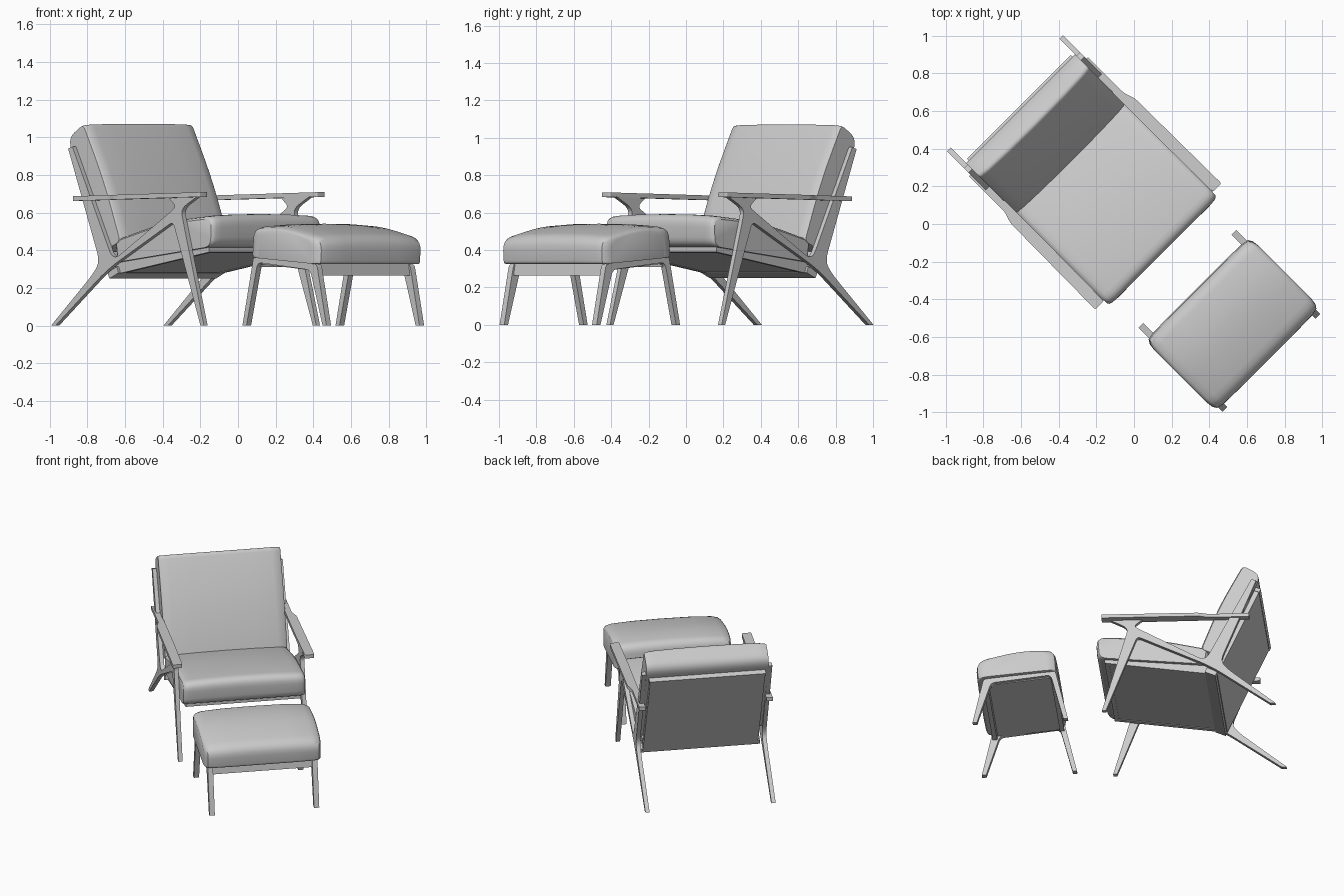
import bpy, bmesh, math
from mathutils import Vector

cube = bpy.data.objects.get("Cube")
if cube:
    bpy.data.objects.remove(cube, do_unlink=True)

grey = bpy.data.materials.new("plain_grey")
grey.use_nodes = True
GREY = (0.6, 0.6, 0.6, 1)
grey.diffuse_color = GREY
grey.node_tree.nodes["Principled BSDF"].inputs["Base Color"].default_value = GREY


def rounded(points, steps=5):
    """Polygon of (u, v, radius) corners, each softened by a small curve."""
    pts = [(Vector(p[:2]), p[2] if len(p) > 2 else 0) for p in points]
    out = []
    for i, (p, r) in enumerate(pts):
        if not r:
            out.append(p)
            continue
        before, after = pts[i - 1][0] - p, pts[(i + 1) % len(pts)][0] - p
        start = p + before.normalized() * min(r, before.length * 0.48)
        end = p + after.normalized() * min(r, after.length * 0.48)
        for k in range(steps + 1):
            t = k / steps
            out.append(start * (1 - t) ** 2 + p * 2 * t * (1 - t) + end * t * t)
    return out


def loft(name, rings):
    """Skin matching rings of (forward, sideways, up) points and cap both ends."""
    bm = bmesh.new()
    loops = [[bm.verts.new(p) for p in ring] for ring in rings]
    for one, two in zip(loops, loops[1:]):
        for i in range(len(one)):
            bm.faces.new((one[i - 1], one[i], two[i], two[i - 1]))
    bm.faces.new(loops[0])
    bm.faces.new(loops[-1])
    bmesh.ops.recalc_face_normals(bm, faces=bm.faces)
    mesh = bpy.data.meshes.new(name)
    bm.to_mesh(mesh)
    bm.free()
    mesh.materials.append(grey)
    obj = bpy.data.objects.new(name, mesh)
    bpy.context.collection.objects.link(obj)
    # The set stands turned an eighth of a circle; stool and chair are slightly offset
    obj.rotation_euler.z = -math.pi / 4
    offset = -.004 if "footstool" in name else .005
    obj.location = (offset, offset, 0)
    bpy.ops.object.select_all(action="DESELECT")
    obj.select_set(True)
    bpy.context.view_layer.objects.active = obj
    bpy.ops.object.shade_smooth_by_angle(angle=math.radians(35))


def prism(name, profile, b0, b1):
    pts = rounded(profile)
    loft(name, [[(p.x, b, p.y) for p in pts] for b in (b0, b1)])


def pair(name, profile, b0, b1):
    prism("left_" + name, profile, b0, b1)
    prism("right_" + name, profile, -b0, -b1)


# Cushion end shapes: (sideways position, thickness, length)
BACK_ENDS = [(1, .86, .985), (.975, .91, .995), (.85, .95, 1), (.5, .985, 1)]
SEAT_ENDS = [(1, .85, .95), (.98, .90, .975), (.94, .93, .99), (.85, .95, 1), (.5, .985, 1)]
STOOL_ENDS = [(1, .80, .74), (.985, .85, .88), (.95, .89, .96), (.85, .94, .99), (.5, .985, 1)]


def cushion(name, origin, along, up, profile, half, ends):
    """Padded block: a rounded side profile that thins towards both ends."""
    o, s_dir, t_dir = Vector(origin), Vector(along).normalized(), Vector(up).normalized()
    pts = rounded(profile)
    mid = (min(p.x for p in pts) + max(p.x for p in pts)) / 2
    stations = [(-b, f, g) for b, f, g in ends] + [(0, 1, 1)] + ends[::-1]
    rings = []
    for b, thick, length in stations:
        ring = []
        for p in pts:
            q = o + s_dir * (mid + (p.x - mid) * length) + t_dir * (p.y * thick)
            ring.append((q.x, b * half, q.y))
        rings.append(ring)
    loft(name, rings)


# Chair side frames: slanted rear leg, back post, front leg and arm support
pair("chair_frame", [
    (-.975, 0), (-.942, 0), (-.55, .30, .1), (-.06, .552, .03),
    (.147, 0), (.173, 0), (.018, .55, .05), (0, .62, .05),
    (.13, .69), (-.09, .675), (-.035, .632, .03), (-.115, .582, .05),
    (-.51, .345, .06), (-.815, .95), (-.847, .94),
    (-.61, .34, .06), (-.66, .274, .06)], .408, .436)

# Armrests: flat boards, wider towards the front, rising slightly
arm = rounded([(-.80, .405), (-.80, .447), (-.53, .447, .02), (-.47, .468, .02),
               (.175, .474, .01), (.175, .41, .01), (-.2, .405)])
for side, sign in (("left", 1), ("right", -1)):
    loft(side + "_armrest", [[(p.x, sign * p.y, h + (p.x + .8) * .022) for p in arm]
                             for h in (.662, .687)])

# Seat base: tapered side rails, cross rails and thin bottom board
pair("seat_rail", [(-.54, .272), (.16, .39), (.16, .418), (-.55, .345)], .355, .385)
prism("seat_front_rail", [(.13, .385), (.16, .39), (.16, .418), (.13, .415)], -.36, .36)
prism("seat_board", [(-.54, .276), (.15, .392), (.15, .41), (-.54, .296)], -.36, .36)

# Back board with its frame rails, leaning with the posts
lean, lean_normal = Vector((-.41, .912)), Vector((.912, .41))
back_foot = Vector((-.58, .40))


def leaning(s0, s1, t0, t1):
    return [back_foot + lean * s + lean_normal * t
            for s, t in ((s0, t0), (s1, t0), (s1, t1), (s0, t1))]


prism("back_board", leaning(-.12, .565, -.06, -.025), -.385, .385)
prism("back_top_rail", leaning(.55, .575, -.063, -.02), -.39, .39)
prism("back_bottom_rail", leaning(-.14, -.105, -.055, .02), -.40, .40)

# Chair cushions
cushion("seat_cushion", (-.52, .335), (.72, .085), (-.085, .72), [
    (0, 0, .01), (.735, 0, .05), (.765, .175, .07), (.38, .187, .2), (0, .13, .02)],
    .407, SEAT_ENDS)
cushion("back_cushion", back_foot - lean_normal * .032, lean, lean_normal, [
    (0, 0, .02), (0, .162, .03), (.35, .186, .25), (.688, .163, .03), (.668, .005, .07)],
    .409, BACK_ENDS)

# Footstool side frames: splayed legs joined by a sloping rail
pair("footstool_frame", [
    (.406, 0), (.436, 0), (.52, .335, .03), (.915, .295, .03),
    (1.008, 0), (1.037, 0), (.965, .325, .02), (.49, .368, .02)], .332, .367)

# Footstool cross rails and bottom board
prism("footstool_front_rail", [(.935, .265), (.965, .265), (.955, .326), (.925, .326)], -.345, .345)
prism("footstool_rear_rail", [(.49, .31), (.52, .31), (.525, .363), (.495, .365)], -.345, .345)
prism("footstool_board", [(.51, .328), (.94, .29), (.94, .305), (.51, .345)], -.345, .345)

# Footstool cushion
cushion("footstool_cushion", (.476, .363), (.51, -.037), (.037, .51), [
    (0, 0, .02), (.535, 0, .02), (.535, .15, .08), (.23, .2, .2), (0, .172, .06)],
    .392, STOOL_ENDS)
